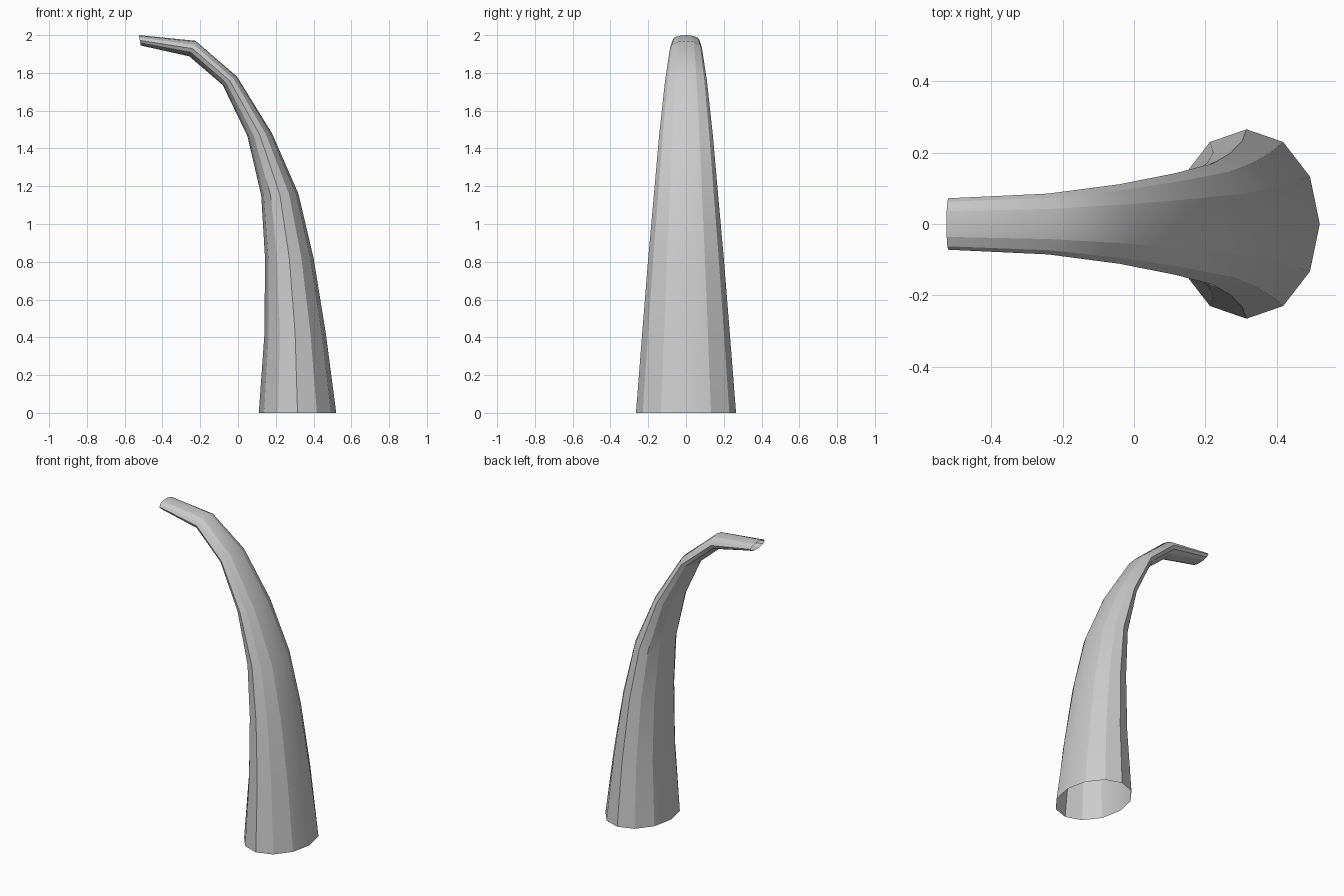
import bpy, bmesh, math
from mathutils import Vector

cube = bpy.data.objects.get("Cube")
if cube:
    bpy.data.objects.remove(cube, do_unlink=True)

# Plain grey material
grey = bpy.data.materials.new("plain grey")
grey.use_nodes = True
colour = (0.6, 0.6, 0.6, 1)
grey.diffuse_color = colour
grey.node_tree.nodes["Principled BSDF"].inputs["Base Color"].default_value = colour

SIDES = 12
# Each ring: outer x, z, inner x, z, half width
RINGS = [
    (0.52, 0, 0.11, 0, 0.265),
    (0.465, 0.42, 0.14, 0.42, 0.232),
    (0.40, 0.82, 0.143, 0.82, 0.2),
    (0.32, 1.16, 0.123, 1.15, 0.17),
    (0.18, 1.48, 0.05, 1.465, 0.142),
    (-0.005, 1.78, -0.08, 1.735, 0.111),
    (-0.225, 1.97, -0.258, 1.888, 0.085),
    (-0.525, 2.0, -0.515, 1.945, 0.072),
]

# Curved tapering tube, open at both ends
bm = bmesh.new()
loops = []
for ox, oz, ix, iz, width in RINGS:
    outer, inner = Vector((ox, 0, oz)), Vector((ix, 0, iz))
    centre, radius = (outer + inner) / 2, (outer - inner) / 2
    loop = []
    for i in range(SIDES):
        a = math.tau * i / SIDES
        loop.append(bm.verts.new(centre + radius * math.cos(a) + Vector((0, width * math.sin(a), 0))))
    loops.append(loop)

for low, high in zip(loops, loops[1:]):
    for i in range(SIDES):
        j = (i + 1) % SIDES
        bm.faces.new((low[i], low[j], high[j], high[i])).smooth = True
    # Facets stay crisp around the tube and smooth along it
    for i in range(SIDES):
        if i % (SIDES // 2):
            bm.edges.get((low[i], high[i])).smooth = False

mesh = bpy.data.meshes.new("curved_tube")
bm.to_mesh(mesh)
bm.free()
mesh.materials.append(grey)
tube = bpy.data.objects.new("curved_tube", mesh)
bpy.context.collection.objects.link(tube)
